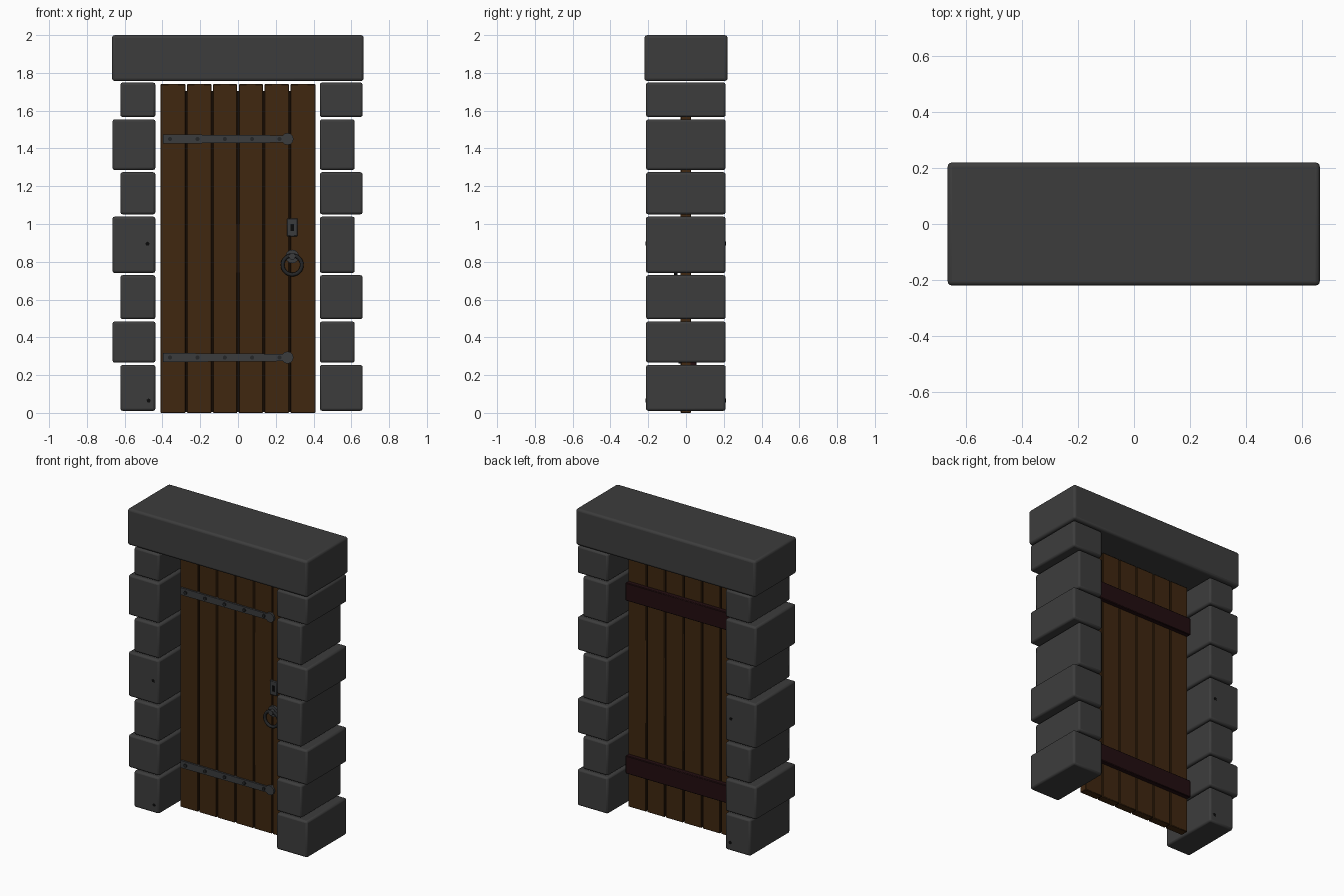
import bpy
import math

if "Cube" in bpy.data.objects:
    bpy.data.objects.remove(bpy.data.objects["Cube"], do_unlink=True)


def material(name, rgb):
    m = bpy.data.materials.new(name)
    m.use_nodes = True
    m.diffuse_color = (*rgb, 1)
    m.node_tree.nodes["Principled BSDF"].inputs["Base Color"].default_value = (*rgb, 1)
    return m


STONE = material("grey stone", (0.046, 0.046, 0.046))
WOOD = material("brown wood", (0.05, 0.02, 0.005))
DARK_WOOD = material("dark brace wood", (0.016, 0.004, 0.005))
GROOVE = material("shadow brown", (0.012, 0.005, 0.002))
IRON = material("iron", (0.043, 0.045, 0.048))
DARK_IRON = material("dark iron", (0.018, 0.019, 0.02))
BLACK = material("black", (0.003, 0.003, 0.003))


def finish(name, mat, bevel=0, segments=2):
    o = bpy.context.object
    o.name = name
    o.data.materials.append(mat)
    if bevel:
        b = o.modifiers.new("Bevel", "BEVEL")
        b.width, b.segments = bevel, segments
    return o


def box(name, x, y, z, mat, bevel=0, segments=2):
    """Box from (low, high) ranges along each axis."""
    bpy.ops.mesh.primitive_cube_add(size=1, location=[sum(r) / 2 for r in (x, y, z)])
    bpy.context.object.scale = [r[1] - r[0] for r in (x, y, z)]
    bpy.ops.object.transform_apply(location=False, rotation=False, scale=True)
    o = finish(name, mat, bevel, segments)
    if bevel:
        bpy.ops.object.shade_smooth_by_angle(angle=math.radians(40))
    return o


def disc(name, x, z, radius, y, mat, sides=16):
    """Short cylinder along y between the two y values."""
    bpy.ops.mesh.primitive_cylinder_add(
        vertices=sides, radius=radius, depth=y[1] - y[0],
        location=(x, sum(y) / 2, z), rotation=(math.pi / 2, 0, 0))
    bpy.ops.object.shade_smooth_by_angle(angle=math.radians(40))
    return finish(name, mat)


# Stone frame: lintel and two jambs of alternating long and short blocks
box("lintel", (-0.667, 0.665), (-0.22, 0.22), (1.757, 2), STONE, 0.015, 3)
joints = [0.005, 0.26, 0.49, 0.735, 1.045, 1.28, 1.56, 1.755]
for i in range(len(joints) - 1):
    z = (joints[i] + 0.006, joints[i + 1] - 0.006)
    long_right = i % 2 == 0
    box(f"right_jamb_block_{i}", (-0.623 if long_right else -0.665, -0.437),
        (-0.212, 0.21), z, STONE, 0.012)
    box(f"left_jamb_block_{i}", (0.433, 0.66 if long_right else 0.618),
        (-0.212, 0.21), z, STONE, 0.012)

# Door: planks with a recessed core showing in the grooves
planks = 6
step = 0.82 / planks
for i in range(planks):
    x = -0.41 + i * step
    box(f"door_plank_{i}", (x + 0.004 * (i > 0), x + step - 0.004 * (i < planks - 1)),
        (-0.028, 0.026), (0, 1.74), WOOD, 0.003, 1)
box("door_core", (-0.4, 0.4), (-0.016, 0.014), (0.005, 1.705), GROOVE)

# Back braces and front strap hinges
for label, z in (("lower", 0.293), ("upper", 1.45)):
    box(f"{label}_brace", (-0.41, 0.41), (0.02, 0.056), (z - 0.06, z + 0.06),
        DARK_WOOD, 0.004, 1)
    strap = box(f"{label}_strap", (-0.397, 0.26), (-0.04, -0.02),
                (z - 0.024, z + 0.024), IRON)
    for v in strap.data.vertices:
        if v.co.x > 0:
            v.co.z *= 0.8
    disc(f"{label}_strap_end", 0.262, z, 0.032, (-0.041, -0.02), IRON, 12)
    for i in range(5):
        disc(f"{label}_rivet_{i}", -0.36 + i * 0.145, z, 0.011,
             (-0.047, -0.03), DARK_IRON, 10)

# Keyhole plate
box("lock_plate", (0.26, 0.315), (-0.038, -0.02), (0.935, 1.03), IRON, 0.003, 1)
box("keyhole", (0.279, 0.296), (-0.041, -0.034), (0.962, 1), BLACK)

# Ring handle hanging from a round mount
disc("ring_mount", 0.287, 0.828, 0.036, (-0.042, -0.02), IRON)
disc("ring_staple", 0.287, 0.828, 0.017, (-0.066, -0.03), IRON, 12)
bpy.ops.mesh.primitive_torus_add(
    major_radius=0.051, minor_radius=0.01, major_segments=28, minor_segments=10,
    location=(0.287, -0.054, 0.783), rotation=(math.pi / 2, 0, 0))
bpy.ops.object.shade_smooth()
finish("ring_handle", DARK_IRON)

# Small chips on the front and back of the right jamb
for i, (x, z) in enumerate(((-0.479, 0.895), (-0.473, 0.065))):
    for label, y in (("front", (-0.2135, -0.21)), ("back", (0.208, 0.2115))):
        disc(f"{label}_chip_{i}", x, z, 0.012, y, BLACK, 5)
